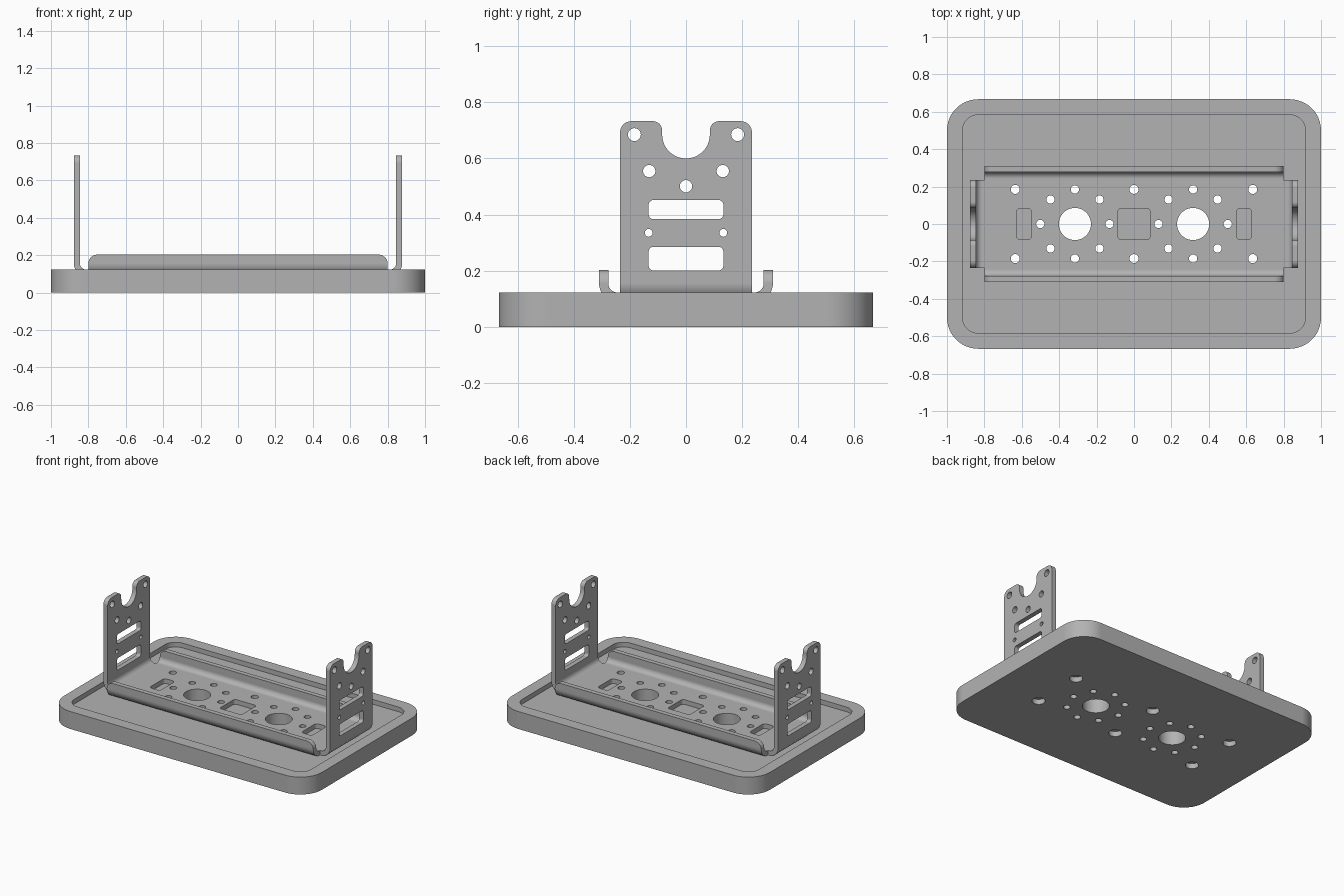
import bpy, bmesh, math
from mathutils import Vector

cube = bpy.data.objects.get("Cube")
if cube:
    bpy.data.objects.remove(cube, do_unlink=True)

grey = bpy.data.materials.new("satin grey")
grey.use_nodes = True
GREY = (0.45, 0.45, 0.45, 1)
grey.diffuse_color = GREY
grey.node_tree.nodes["Principled BSDF"].inputs["Base Color"].default_value = GREY

TOP, FLOOR, THICK, BEND = 0.122, 0.089, 0.033, 0.067


def arc(cx, cy, r, a0, a1, n=10):
    return [(cx + r * math.cos(math.radians(a0 + (a1 - a0) * i / n)),
             cy + r * math.sin(math.radians(a0 + (a1 - a0) * i / n))) for i in range(n + 1)]


def circle(cx, cy, r, n=32):
    return arc(cx, cy, r, 0, 360, n)[:-1]


def rounded_rect(cx, cy, hw, hh, r, n=8):
    pts = []
    for sx, sy, a in ((1, 1, 0), (-1, 1, 90), (-1, -1, 180), (1, -1, 270)):
        pts += arc(cx + sx * (hw - r), cy + sy * (hh - r), r, a, a + 90, n)
    return pts


def prism(bm, pts, axis, lo, hi):
    """Extrude a closed outline along an axis."""
    place = {"x": lambda u, v, t: (t, u, v), "y": lambda u, v, t: (u, t, v),
             "z": lambda u, v, t: (u, v, t)}[axis]
    a = [bm.verts.new(place(u, v, lo)) for u, v in pts]
    b = [bm.verts.new(place(u, v, hi)) for u, v in pts]
    bm.faces.new(a)
    bm.faces.new(b[::-1])
    for i in range(len(a)):
        j = (i + 1) % len(a)
        bm.faces.new((a[j], a[i], b[i], b[j]))


def make_object(name, bm):
    bmesh.ops.recalc_face_normals(bm, faces=bm.faces[:])
    mesh = bpy.data.meshes.new(name)
    bm.to_mesh(mesh)
    bm.free()
    mesh.materials.append(grey)
    ob = bpy.data.objects.new(name, mesh)
    bpy.context.collection.objects.link(ob)
    return ob


def activate(ob):
    bpy.ops.object.select_all(action="DESELECT")
    ob.select_set(True)
    bpy.context.view_layer.objects.active = ob


def boolean(ob, tool, operation="DIFFERENCE"):
    tool.hide_render = True
    mod = ob.modifiers.new("cut", "BOOLEAN")
    mod.operation, mod.solver, mod.object = operation, "EXACT", tool
    activate(ob)
    bpy.ops.object.modifier_apply(modifier=mod.name)
    bpy.data.objects.remove(tool, do_unlink=True)


def finish(ob):
    activate(ob)
    bpy.ops.object.shade_smooth_by_angle(angle=math.radians(30))
    mod = ob.modifiers.new("normals", "WEIGHTED_NORMAL")
    mod.keep_sharp = True


def channel(name, half, top, axis, length, corner):
    """Sheet bent into a U, with its upper free corners rounded."""
    c, z = half - BEND, FLOOR + BEND
    pts = [(-half, top)] + arc(-c, z, BEND, 180, 270) + arc(c, z, BEND, 270, 360)
    pts += [(half, top), (half - THICK, top)]
    pts += arc(c, z, BEND - THICK, 360, 270) + arc(-c, z, BEND - THICK, 270, 180)
    pts += [(-half + THICK, top)]
    bm = bmesh.new()
    prism(bm, pts, axis, -length, length)
    k = "xyz".index(axis)
    edges = [e for e in bm.edges if all(abs(v.co.z - top) < 1e-5 for v in e.verts)
             and abs(e.verts[0].co[k] - e.verts[1].co[k]) < 1e-5]
    bmesh.ops.bevel(bm, geom=edges, offset=corner, segments=8, profile=0.5, affect="EDGES")
    return make_object(name, bm)


# Hole layout shared by the bracket floor and the tray
big_holes = [(s * 0.316, 0) for s in (-1, 1)]
ring_holes = [(cx + 0.185 * math.cos(k * math.pi / 4), 0.185 * math.sin(k * math.pi / 4))
              for cx, _ in big_holes for k in range(8)]
screw_holes = [(x, y) for x in (-0.635, 0, 0.635) for y in (-0.185, 0.185)]


def floor_holes(bm):
    for x, y in big_holes:
        prism(bm, circle(x, y, 0.086, 48), "z", -0.1, 0.18)
    for x, y in ring_holes:
        prism(bm, circle(x, y, 0.022, 24), "z", -0.1, 0.18)
    for x, y in screw_holes:
        prism(bm, circle(x, y, 0.024, 24), "z", -0.1, 0.18)


# Tray: rounded slab with a softened lower edge and a shallow recess
bm = bmesh.new()
prism(bm, rounded_rect(0, 0, 1.0, 0.667, 0.167, 12), "z", 0, TOP)
low = [e for e in bm.edges if all(v.co.z < 1e-5 for v in e.verts)]
bmesh.ops.bevel(bm, geom=low, offset=0.042, segments=6, profile=0.5, affect="EDGES")
tray = make_object("tray", bm)

bm = bmesh.new()
prism(bm, rounded_rect(0, 0, 0.917, 0.583, 0.083), "z", FLOOR, 0.3)
boolean(tray, make_object("recess_cutter", bm))

bm = bmesh.new()
floor_holes(bm)
boolean(tray, make_object("tray_hole_cutter", bm))

# Wider screw head pockets underneath
bm = bmesh.new()
for x, y in screw_holes:
    prism(bm, circle(x, y, 0.042), "z", -0.1, 0.036)
boolean(tray, make_object("pocket_cutter", bm))
finish(tray)

# Bracket: tall end plates joined to low long flanges
bracket = channel("bracket", 0.878, 0.733, "y", 0.235, 0.04)
flanges = channel("flanges", 0.31, 0.203, "x", 0.8, 0.05)
boolean(bracket, flanges, "UNION")

# Openings in the bracket floor
bm = bmesh.new()
floor_holes(bm)
prism(bm, rounded_rect(0, 0, 0.085, 0.084, 0.018), "z", 0.05, 0.18)
for s in (-1, 1):
    prism(bm, rounded_rect(s * 0.588, 0, 0.041, 0.084, 0.022), "z", 0.05, 0.18)
boolean(bracket, make_object("floor_cutter", bm))

# Holes, slots and top notch in the end plates
bm = bmesh.new()
for y, z, r in ((0.184, 0.685, 0.023), (0.131, 0.555, 0.022), (0.133, 0.335, 0.014)):
    for s in (-1, 1):
        prism(bm, circle(s * y, z, r, 24), "x", -1.1, 1.1)
prism(bm, circle(0, 0.501, 0.022, 24), "x", -1.1, 1.1)
for z, h in ((0.418, 0.034), (0.243, 0.042)):
    prism(bm, rounded_rect(0, z, 0.133, h, 0.017), "x", -1.1, 1.1)
notch = [(-0.118, 0.8)] + arc(-0.118, 0.7, 0.033, 90, 0, 8)
notch += arc(0, 0.685, 0.085, 180, 360, 24) + arc(0.118, 0.7, 0.033, 180, 90, 8) + [(0.118, 0.8)]
prism(bm, notch, "x", -1.1, 1.1)
boolean(bracket, make_object("plate_cutter", bm))
finish(bracket)
